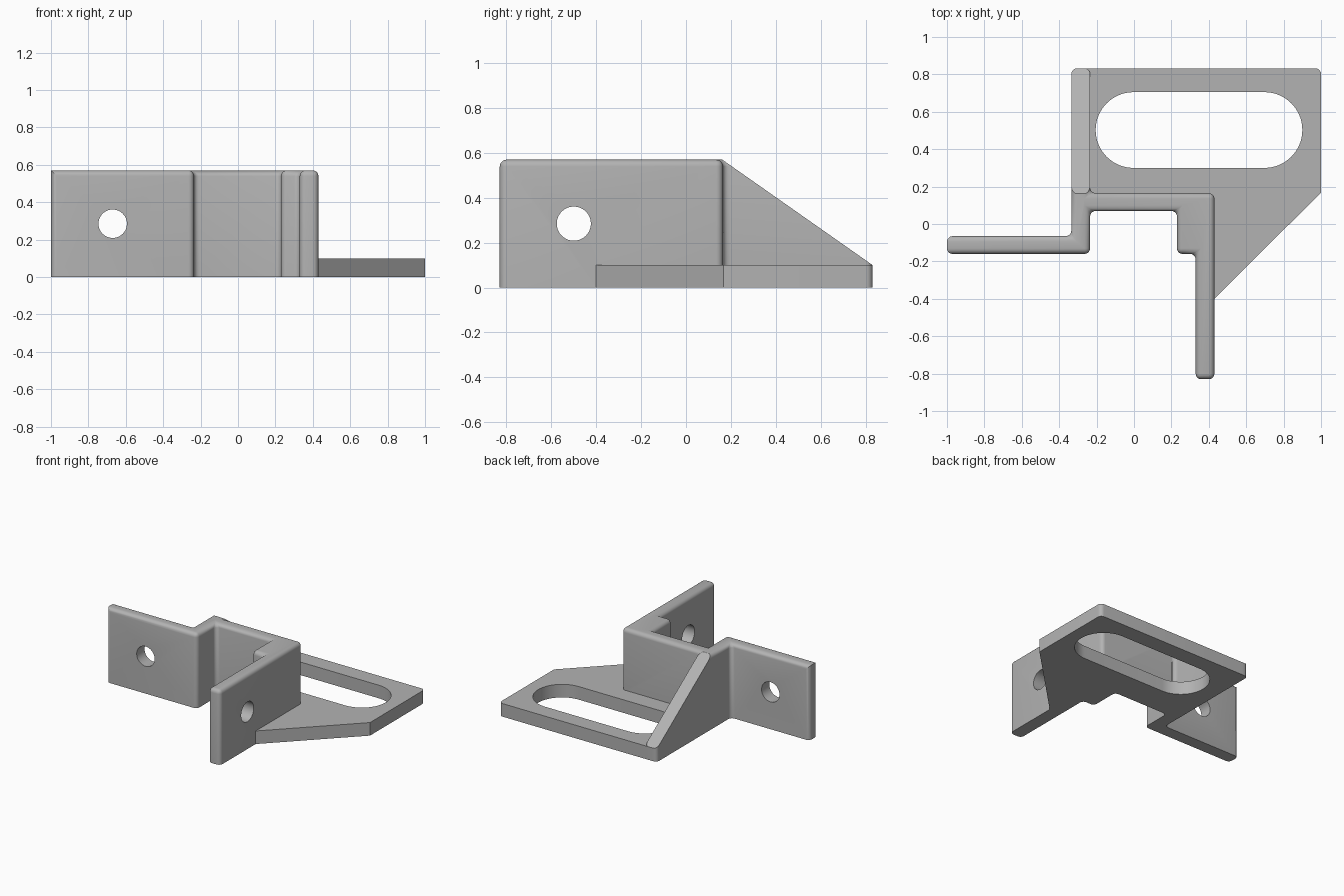
import bpy, bmesh, math
from mathutils import Vector

cube = bpy.data.objects.get("Cube")
if cube:
    bpy.data.objects.remove(cube, do_unlink=True)

HEIGHT, PLATE, ROUND = 0.57, 0.10, 0.03

steel = bpy.data.materials.new("plain grey")
steel.use_nodes = True
GREY = (0.45, 0.45, 0.45, 1)
steel.diffuse_color = GREY
steel.node_tree.nodes["Principled BSDF"].inputs["Base Color"].default_value = GREY


def prism(points, z0, z1):
    """Extrude a plan outline upwards."""
    bm = bmesh.new()
    base = bm.faces.new([bm.verts.new((x, y, z0)) for x, y in points])
    up = bmesh.ops.extrude_face_region(bm, geom=[base])["geom"]
    bmesh.ops.translate(bm, vec=(0, 0, z1 - z0),
                        verts=[v for v in up if isinstance(v, bmesh.types.BMVert)])
    bmesh.ops.recalc_face_normals(bm, faces=bm.faces)
    return bm


def upright(edge):
    a, b = edge.verts
    return abs(a.co.z - b.co.z) > 0.05


def middle(edge):
    return (edge.verts[0].co + edge.verts[1].co) / 2


def soften(bm, edges, radius, segments):
    bmesh.ops.bevel(bm, geom=edges, offset=radius, segments=segments,
                    profile=0.5, affect='EDGES', clamp_overlap=True)


def finish(bm, name):
    mesh = bpy.data.meshes.new(name)
    bm.to_mesh(mesh)
    bm.free()
    mesh.materials.append(steel)
    obj = bpy.data.objects.new(name, mesh)
    bpy.context.collection.objects.link(obj)
    return obj


def combine(target, other, operation):
    bpy.context.view_layer.objects.active = target
    mod = target.modifiers.new(operation.lower(), 'BOOLEAN')
    mod.operation, mod.object, mod.solver = operation, other, 'EXACT'
    bpy.ops.object.modifier_apply(modifier=mod.name)
    bpy.data.objects.remove(other, do_unlink=True)


def drill(target, centre, axis):
    bpy.ops.mesh.primitive_cylinder_add(vertices=48, radius=0.076, depth=0.3, location=centre)
    cutter = bpy.context.object
    cutter.hide_render = True
    cutter.data.materials.append(steel)
    cutter.rotation_euler[axis] = math.pi / 2
    bpy.context.view_layer.update()
    combine(target, cutter, 'DIFFERENCE')


# Folded wall, with the side rib as part of the same outline
bm = prism([(-1, -0.16), (-0.235, -0.16), (-0.235, 0.07), (0.23, 0.07),
            (0.23, -0.16), (0.33, -0.16), (0.33, -0.83), (0.43, -0.83),
            (0.43, 0.165), (-0.235, 0.165), (-0.235, 0.832), (-0.335, 0.832),
            (-0.335, -0.065), (-1, -0.065)], 0, HEIGHT)
soften(bm, [e for e in bm.edges if upright(e) or
            (middle(e).z > 0.1 and middle(e).x > -0.99)], ROUND, 5)

# Slope the rib down to the plate
run, drop = 0.832 - 0.162, HEIGHT - PLATE
cut = bmesh.ops.bisect_plane(bm, geom=bm.verts[:] + bm.edges[:] + bm.faces[:],
                             plane_co=Vector((0, 0.832, PLATE)),
                             plane_no=Vector((0, drop, run)), clear_outer=True)
bmesh.ops.holes_fill(bm, edges=[g for g in cut["geom_cut"]
                                if isinstance(g, bmesh.types.BMEdge)])
bmesh.ops.recalc_face_normals(bm, faces=bm.faces)
bracket = finish(bm, "bracket")

# Base plate with one rounded back corner
bm = prism([(-0.285, 0.12), (0.38, 0.12), (0.38, -0.35), (0.43, -0.40),
            (1, 0.168), (1, 0.832), (-0.285, 0.832)], 0, PLATE)
soften(bm, [e for e in bm.edges if upright(e) and middle(e).x > 0.9
            and middle(e).y > 0.8], ROUND, 5)
plate = finish(bm, "base_plate")

# Long slot with round ends
bm = prism([(-0.205, 0.30), (0.90, 0.30), (0.90, 0.705), (-0.205, 0.705)], -0.1, 0.3)
soften(bm, [e for e in bm.edges if upright(e)], 0.2024, 16)
slot = finish(bm, "slot_cutter")
slot.hide_render = True
combine(plate, slot, 'DIFFERENCE')
combine(bracket, plate, 'UNION')

# Screw holes through both arms
drill(bracket, (-0.67, -0.11, 0.285), 0)
drill(bracket, (0.38, -0.50, 0.285), 1)

bpy.ops.object.select_all(action='DESELECT')
bracket.select_set(True)
bpy.context.view_layer.objects.active = bracket
bpy.ops.object.shade_smooth_by_angle(angle=math.radians(30))
